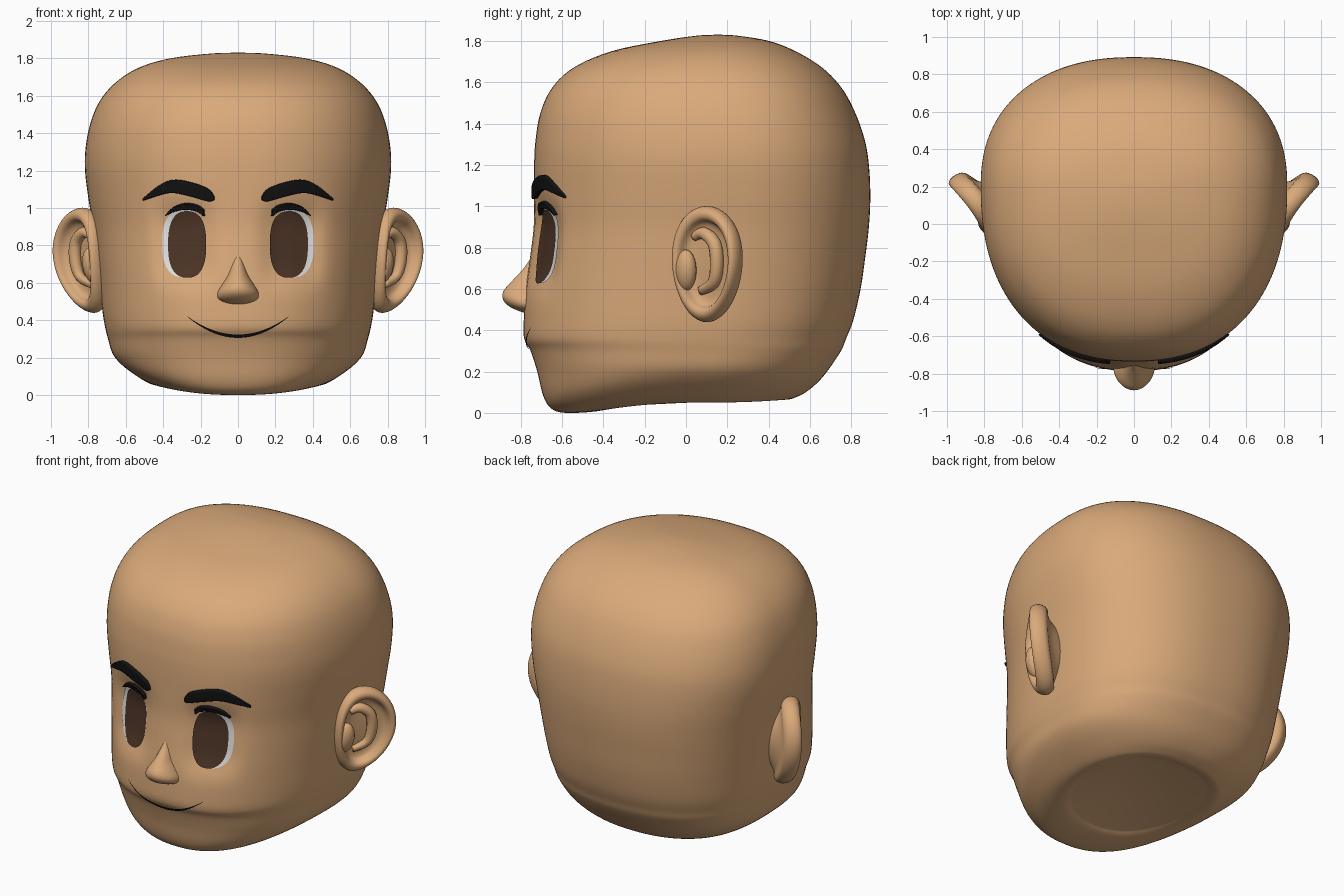
import bpy, bmesh, math
from mathutils import Vector

if "Cube" in bpy.data.objects:
    bpy.data.objects.remove(bpy.data.objects["Cube"])


def material(name, rgb):
    m = bpy.data.materials.new(name)
    m.diffuse_color = (*rgb, 1)
    m.use_nodes = True
    m.node_tree.nodes["Principled BSDF"].inputs["Base Color"].default_value = m.diffuse_color
    return m


SKIN = material("skin tan", (0.70, 0.40, 0.195))
BLACK = material("hair black", (0.006, 0.006, 0.006))
BROWN = material("iris brown", (0.072, 0.034, 0.019))
WHITE = material("eye white", (0.75, 0.75, 0.76))


def finish(name, bm, mat, mirror=False, recalc=True):
    bmesh.ops.remove_doubles(bm, verts=bm.verts, dist=1e-5)
    if recalc:
        bmesh.ops.recalc_face_normals(bm, faces=bm.faces)
    me = bpy.data.meshes.new(name)
    bm.to_mesh(me)
    bm.free()
    me.polygons.foreach_set("use_smooth", [True] * len(me.polygons))
    me.materials.append(mat)
    ob = bpy.data.objects.new(name, me)
    bpy.context.collection.objects.link(ob)
    if mirror:
        ob.modifiers.new("mirror", "MIRROR")
    return ob


def spline(keys, steps):
    """Catmull-Rom through tuples of numbers."""
    out = []
    k = [keys[0]] + keys + [keys[-1]]
    for i in range(1, len(k) - 2):
        for s in range(steps):
            t = s / steps
            out.append(tuple(
                0.5 * (2 * b + (c - a) * t + (2 * a - 5 * b + 4 * c - d) * t * t
                       + (3 * b - a - 3 * c + d) * t ** 3)
                for a, b, c, d in zip(k[i - 1], k[i], k[i + 1], k[i + 2])))
    return out + [keys[-1]]


def skin_rings(bm, rings):
    vs = [[bm.verts.new(p) for p in r] for r in rings]
    n = len(vs[0])
    for a, b in zip(vs, vs[1:]):
        for i in range(n):
            j = (i + 1) % n
            bm.faces.new((a[i], a[j], b[j], b[i]))
    bm.faces.new(vs[0])
    bm.faces.new(vs[-1])


def dent(x, z):
    """Shallow eye sockets."""
    return 0.045 * math.exp(-((abs(x) - 0.285) / 0.15) ** 4 - ((z - 0.81) / 0.21) ** 4)


MID = 0.58  # where each cross-section is widest, front to back


def loft(rows, seg, n, sockets=False):
    """Rings of (z front, z side, z back, half width, y front, y back)."""
    rings = []
    for zf, zs, zb, hw, yf, yb in rows:
        cy = yf + MID * (yb - yf)
        ring = []
        for i in range(seg):
            a = 2 * math.pi * i / seg
            c, s = math.cos(a), math.sin(a)
            x = hw * math.copysign(abs(c) ** (2 / n), c)
            y = cy + (yb - cy if s > 0 else cy - yf) * math.copysign(abs(s) ** (2 / n), s)
            z = zs + ((zb if s > 0 else zf) - zs) * s * s
            if sockets and s < 0:
                y += dent(x, z)
            ring.append((x, y, z))
        rings.append(ring)
    bm = bmesh.new()
    skin_rings(bm, rings)
    return bm


# Head: underside rings first, then level rings up to the crown
under = [(.03, .055, .078, .37, -.37, .43), (.008, .05, .065, .42, -.43, .49),
         (0, .06, .075, .47, -.58, .53), (.02, .10, .10, .54, -.65, .58),
         (.08, .16, .15, .62, -.69, .64), (.2, .22, .21, .67, -.72, .69)]
level = [(.3, .695, -.752, .75), (.36, .71, -.783, .775), (.45, .725, -.785, .81),
         (.6, .74, -.775, .845), (.75, .757, -.755, .867), (.9, .775, -.737, .885),
         (1.05, .8, -.735, .892), (1.2, .818, -.735, .885), (1.32, .815, -.728, .865),
         (1.45, .79, -.705, .82), (1.57, .74, -.65, .755), (1.67, .655, -.545, .66),
         (1.75, .53, -.36, .53), (1.8, .36, -.12, .4), (1.825, .15, .05, .25),
         (1.83, .02, .14, .17)]
EXP = 2.3
rows = spline(under + [(z, z, z, w, f, b) for z, w, f, b in level], 5)
finish("head", loft(rows, 144, EXP, True), SKIN)

# Nose
nose = [(.76, .015, -.745), (.70, .035, -.785), (.64, .055, -.84), (.59, .085, -.883),
        (.55, .108, -.886), (.515, .108, -.855), (.49, .075, -.80), (.48, .03, -.76)]
finish("nose", loft(spline([(z, z, z, w, f, -.68) for z, w, f in nose], 4), 40, 2.0), SKIN)


def face_y(x, z):
    """Front surface of the head."""
    for a, b in zip(rows, rows[1:]):
        if a[1] <= z <= b[1]:
            t = (z - a[1]) / max(b[1] - a[1], 1e-9)
            hw, yf, yb = (a[k] + (b[k] - a[k]) * t for k in (3, 4, 5))
            cy = yf + MID * (yb - yf)
            return cy - (cy - yf) * (1 - (abs(x) / hw) ** EXP) ** (1 / EXP) + dent(x, z)


def patch(name, x0, x1, lo, hi, lift, mat, mirror=True, thick=0, nx=28, nz=10):
    """Plate following the face between two height curves."""
    bm = bmesh.new()
    grid = []
    for i in range(nx + 1):
        x = x0 + (x1 - x0) * (1 - math.cos(math.pi * i / nx)) / 2
        col = []
        for j in range(nz + 1):
            z = lo(x) + (hi(x) - lo(x)) * j / nz
            col.append(bm.verts.new((x, face_y(x, z) - lift, z)))
        grid.append(col)
    for a, b in zip(grid, grid[1:]):
        for j in range(nz):
            bm.faces.new((a[j], b[j], b[j + 1], a[j + 1]))
    ob = finish(name, bm, mat, False, False)
    if thick:
        ob.modifiers.new("thickness", "SOLIDIFY").thickness = thick
    if mirror:
        ob.modifiers.new("mirror", "MIRROR")
    return ob


def oval(name, cx, rx, cz, rz, lift, mat, n=2.5):
    h = lambda x: rz * max(0, 1 - abs((x - cx) / rx) ** n) ** (1 / n)
    patch(name, cx - rx, cx + rx, lambda x: cz - h(x), lambda x: cz + h(x), lift, mat, nz=24)


def curve(points):
    pts = spline(points, 6)

    def f(x):
        for (xa, za), (xb, zb) in zip(pts, pts[1:]):
            if x <= xb + 1e-9:
                return za + (zb - za) * (x - xa) / (xb - xa)
        return pts[-1][1]
    return f


# Eyes, lashes, brows and mouth
oval("eye_whites", .288, .117, .81, .182, .006, WHITE)
oval("irises", .272, .102, .805, .178, .011, BROWN)
patch("upper_lashes", .185, .39,
      curve([(.185, .955), (.22, .98), (.285, .99), (.35, .975), (.39, .955)]),
      curve([(.185, .985), (.22, 1.01), (.285, 1.02), (.35, 1.0), (.39, .96)]),
      .022, BLACK, thick=.03)
patch("eyebrows", .13, .51,
      curve([(.13, 1.04), (.16, 1.035), (.25, 1.06), (.35, 1.08), (.43, 1.065), (.51, 1.04)]),
      curve([(.13, 1.06), (.16, 1.10), (.25, 1.135), (.35, 1.15), (.43, 1.115), (.51, 1.05)]),
      .022, BLACK, thick=.035)
patch("mouth", -.27, .27, lambda x: .305 + .112 * (abs(x) / .27) ** 2,
      lambda x: .323 + .097 * (abs(x) / .27) ** 2, .006, BLACK, mirror=False, nx=48, nz=4)

# Ears: local u runs backward along the ear, v up, w out of the bowl
def ear_point(u, v, w):
    k = v / .28
    return Vector((.873 + .58 * u + .81 * w - .05 * k * k + .03 * k,
                   .085 + .81 * u - .58 * w, .72 + v))


ear_rings = spline([(.45, -.2, -.08), (.7, -.11, -.03), (.9, -.085, 0), (1, -.04, 0),
                    (.98, 0, 0), (.89, .018, 0), (.78, .005, 0), (.70, -.035, 0),
                    (.5, -.055, 0), (.1, -.06, 0)], 3)
bm = bmesh.new()
rings = []
for s, w, shift in ear_rings:
    ring = []
    for i in range(48):
        a = 2 * math.pi * i / 48
        v = .28 * s * math.sin(a)
        ring.append(ear_point(shift + .19 * s * math.cos(a) * (1 + .4 * v), v, w))
    rings.append(ring)
skin_rings(bm, rings)
finish("ears", bm, SKIN, True)

# Inner ear fold: tapering tube along a hook
path = spline([(-.09, .13, -.045, .02), (-.03, .15, -.04, .03), (.035, .10, -.04, .033),
               (.05, 0, -.04, .033), (.03, -.09, -.04, .03), (-.05, -.13, -.045, .022)], 4)
bm = bmesh.new()
rings = []
for i, (u, v, w, r) in enumerate(path):
    a, b = path[max(i - 1, 0)], path[min(i + 1, len(path) - 1)]
    d = Vector((b[0] - a[0], b[1] - a[1])).normalized()
    rings.append([ear_point(u - d.y * r * math.cos(t), v + d.x * r * math.cos(t),
                            w + r * math.sin(t))
                  for t in (2 * math.pi * k / 12 for k in range(12))])
skin_rings(bm, rings)
finish("ear_folds", bm, SKIN, True)

# Small lobe in front of the ear canal
bm = bmesh.new()
bmesh.ops.create_uvsphere(bm, u_segments=20, v_segments=12, radius=1)
for v in bm.verts:
    v.co = ear_point(-.12 + .055 * v.co.x, -.03 + .10 * v.co.z, -.02 + .045 * v.co.y)
finish("ear_front_lobes", bm, SKIN, True)
